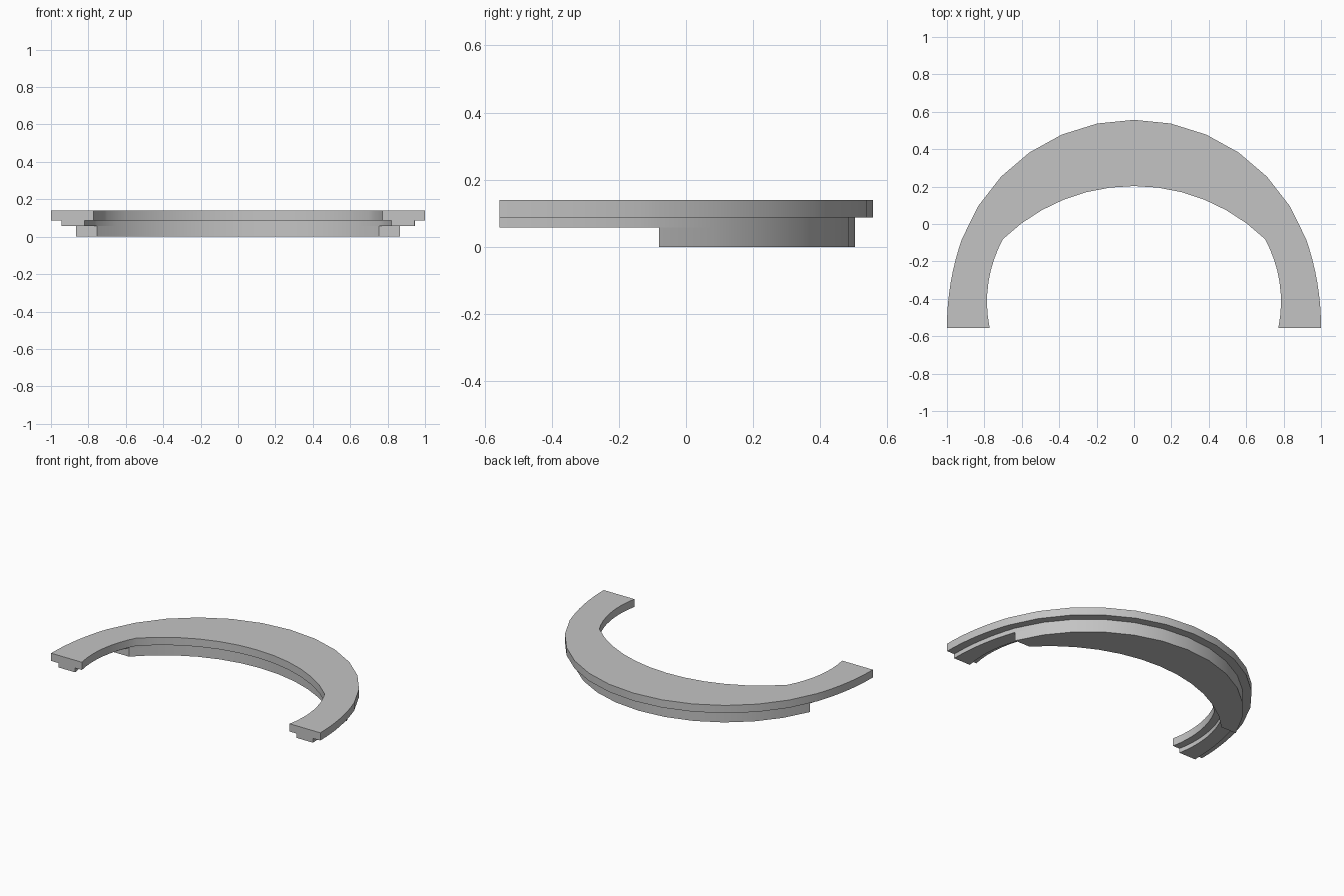
import bpy, bmesh, math
from mathutils import Vector

cube = bpy.data.objects.get("Cube")
if cube:
    bpy.data.objects.remove(cube, do_unlink=True)

BACK_STEPS, ARM_STEPS = 6, 8
KINK_Y, END_Y = -0.08, -0.555            # where the arms begin and end
Z_RIB, Z_STEP, Z_TOP = 0.058, 0.087, 0.139

grey = bpy.data.materials.new("plain grey")
grey.use_nodes = True
grey.diffuse_color = (0.55, 0.55, 0.55, 1)
grey.node_tree.nodes["Principled BSDF"].inputs["Base Color"].default_value = grey.diffuse_color


def arc(a, b, via, steps):
    """Points from a to b on the circle that also passes through via."""
    a, b, via = Vector(a), Vector(b), Vector(via)
    p, q = b - a, via - a
    d = 2 * (p.x * q.y - p.y * q.x)
    centre = a + Vector((q.y * p.dot(p) - p.y * q.dot(q),
                         p.x * q.dot(q) - q.x * p.dot(p))) / d
    start, end = a - centre, b - centre
    t0 = math.atan2(start.y, start.x)
    turn = math.remainder(math.atan2(end.y, end.x) - t0, math.tau)
    return [centre + start.length * Vector((math.cos(t0 + turn * i / steps),
                                            math.sin(t0 + turn * i / steps)))
            for i in range(steps + 1)]


def outline(back_y, kink_x, via, end_x):
    """Symmetric open path: front end, round the back, front end."""
    kink = (kink_x, KINK_Y)
    half = arc((0, back_y), kink, (-kink_x, KINK_Y), BACK_STEPS)
    half += arc(kink, (end_x, END_Y), via, ARM_STEPS)[1:]
    return [Vector((-p.x, p.y)) for p in reversed(half[1:])] + half


def sweep(name, section, trim=0):
    """Solid whose cross-section corners each follow a path at a height."""
    bm = bmesh.new()
    count = len(section[0][0])
    rings = [[bm.verts.new((*path[i], z)) for path, z in section]
             for i in range(trim, count - trim)]
    n = len(section)
    for r, s in zip(rings, rings[1:]):
        for j in range(n):
            k = (j + 1) % n
            bm.faces.new((r[j], r[k], s[k], s[j]))
    bm.faces.new(rings[0])
    bm.faces.new(rings[-1])
    bmesh.ops.recalc_face_normals(bm, faces=bm.faces[:])
    mesh = bpy.data.meshes.new(name)
    bm.to_mesh(mesh)
    bm.free()
    mesh.materials.append(grey)
    obj = bpy.data.objects.new(name, mesh)
    bpy.context.collection.objects.link(obj)
    bpy.ops.object.select_all(action='DESELECT')
    obj.select_set(True)
    bpy.context.view_layer.objects.active = obj
    bpy.ops.object.shade_smooth_by_angle(angle=math.radians(30))
    return obj


# Plan outlines of the wide plate and of the narrower step below it
plate_out = outline(0.557, 0.92, (0.968, -0.25), 1.0)
plate_in = outline(0.203, 0.70, (0.786, -0.42), 0.772)
step_out = outline(0.503, 0.865, (0.913, -0.25), 0.945)
step_in = outline(0.243, 0.755, (0.836, -0.42), 0.822)

# Wide plate with its narrower step, running the full length
sweep("stepped_arch", [(plate_out, Z_TOP), (plate_out, Z_STEP), (step_out, Z_STEP),
                       (step_out, Z_RIB), (step_in, Z_RIB), (step_in, Z_STEP),
                       (plate_in, Z_STEP), (plate_in, Z_TOP)])

# Lower rib under the back part only
sweep("lower_rib", [(step_out, Z_RIB), (step_out, 0), (step_in, 0), (step_in, Z_RIB)],
      trim=ARM_STEPS)
